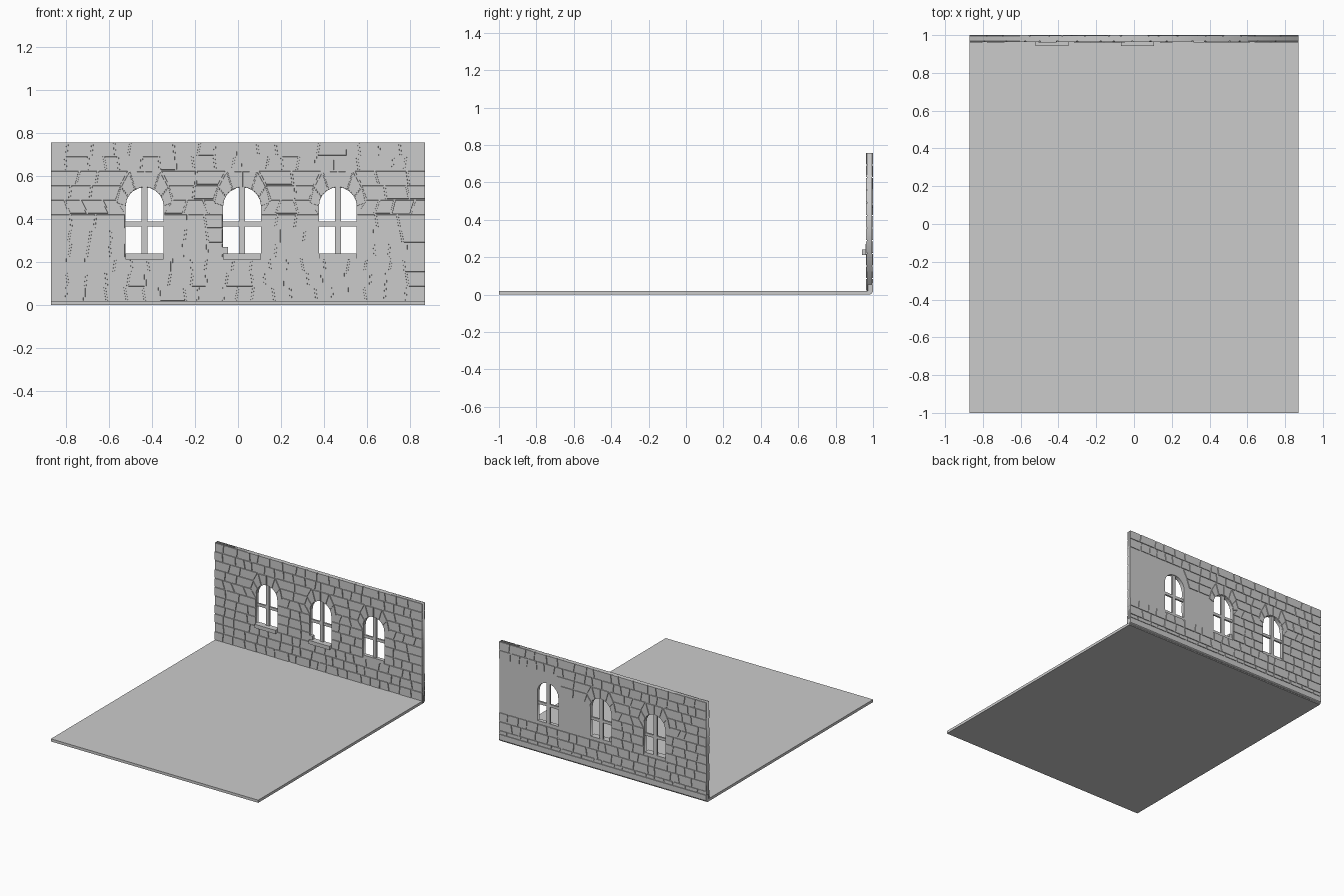
import bpy, bmesh, math, random

if "Cube" in bpy.data.objects:
    bpy.data.objects.remove(bpy.data.objects["Cube"])

random.seed(7)
HALF_X, TOP = 0.87, 0.757
CENTRES = (-0.434, 0.019, 0.464)
R, SPRING, SILL = 0.088, 0.46, 0.215
ROWS = [0.018 + 0.0675 * k for k in range(11)] + [TOP]
CORE_F, CORE_B = 0.969, 0.994


def finish(bm, name):
    bmesh.ops.recalc_face_normals(bm, faces=bm.faces)
    me = bpy.data.meshes.new(name)
    bm.to_mesh(me)
    bm.free()
    ob = bpy.data.objects.new(name, me)
    bpy.context.collection.objects.link(ob)
    return ob


def box(name, x0, x1, y0, y1, z0, z1):
    bm = bmesh.new()
    prism(bm, [(x0, z0), (x1, z0), (x1, z1), (x0, z1)], y0, y1)
    return finish(bm, name)


def prism(bm, pts, y0, y1, scale=1.0):
    """Extrude an x-z outline from y0 to y1, shrinking the y1 face."""
    cx = sum(p[0] for p in pts) / len(pts)
    cz = sum(p[1] for p in pts) / len(pts)
    a = [bm.verts.new((x, y0, z)) for x, z in pts]
    b = [bm.verts.new((cx + (x - cx) * scale, y1, cz + (z - cz) * scale)) for x, z in pts]
    bm.faces.new(a)
    bm.faces.new(b[::-1])
    n = len(pts)
    for i in range(n):
        bm.faces.new((a[i], b[i], b[(i + 1) % n], a[(i + 1) % n]))


# floor slab with a low plinth behind the wall, extruded across x
bm = bmesh.new()
profile = [(-1, 0), (0.985, 0), (1, 0.015), (1, 0.055), (0.972, 0.055), (0.972, 0.02), (-1, 0.02)]
face = bm.faces.new([bm.verts.new((-HALF_X, y, z)) for y, z in profile])
ext = bmesh.ops.extrude_face_region(bm, geom=[face])
bmesh.ops.translate(bm, vec=(2 * HALF_X, 0, 0),
                    verts=[v for v in ext["geom"] if isinstance(v, bmesh.types.BMVert)])
finish(bm, "floor")

# wall core: filled outline with three arched openings
cu = bpy.data.curves.new("wall_core", 'CURVE')
cu.dimensions = '2D'
cu.fill_mode = 'BOTH'
cu.extrude = (CORE_B - CORE_F) / 2
outlines = [[(-HALF_X, 0.005), (HALF_X, 0.005), (HALF_X, TOP), (-HALF_X, TOP)]]
for c in CENTRES:
    arc = [(c + R * math.cos(math.pi * i / 10), SPRING + R * math.sin(math.pi * i / 10)) for i in range(11)]
    outlines.append([(c - R, SILL), (c + R, SILL)] + arc)
for pts in outlines:
    sp = cu.splines.new('POLY')
    sp.points.add(len(pts) - 1)
    for p, (x, z) in zip(sp.points, pts):
        p.co = (x, z, 0, 1)
    sp.use_cyclic_u = True
core = bpy.data.objects.new("wall_core", cu)
core.location.y = (CORE_F + CORE_B) / 2
core.rotation_euler.x = math.pi / 2
bpy.context.collection.objects.link(core)
bpy.context.view_layer.objects.active = core
core.select_set(True)
bpy.ops.object.convert(target='MESH')


def clearance(row):
    """Half width kept free of bricks around a window, at row bottom and top."""
    if 3 <= row <= 6:
        return (R, R) if row < 6 else (R, 0.13)
    return {7: (0.13, 0.108), 8: (0.108, 0.075)}.get(row)


def brick_face(name, y0, y1, back):
    bm = bmesh.new()
    g = 0.004
    for row in range(11):
        z0, z1 = ROWS[row] + g * 0.6, ROWS[row + 1] - (g * 0.6 if row < 10 else 0)
        if back and row == 0:
            z0 = 0.06
        hw = clearance(row)
        # left and right limits of each run, as (bottom x, top x)
        cuts = [(-HALF_X, -HALF_X)]
        if hw:
            for c in CENTRES:
                cuts += [(c - hw[0], c - hw[1]), (c + hw[0], c + hw[1])]
        cuts.append((HALF_X, HALF_X))
        for a, b in zip(cuts[::2], cuts[1::2]):
            n = max(1, round((b[0] - a[0]) / random.uniform(0.08, 0.105)))
            joints = [a]
            for i in range(1, n):
                t = (i + random.uniform(-0.25, 0.25)) / n
                s = random.uniform(-0.006, 0.006)
                joints.append((a[0] + (b[0] - a[0]) * t - s, a[1] + (b[1] - a[1]) * t + s))
            joints.append(b)
            for i in range(n):
                l, r = joints[i], joints[i + 1]
                mid = (l[0] + r[0]) / 2
                # bare plaster patch on the back
                if back and 3 <= row <= 8 and (mid > 0.55 or (row <= 6 and mid > 0.11)):
                    continue
                gl = 0 if l[0] == -HALF_X else g
                gr = 0 if r[0] == HALF_X else g
                j = random.uniform(0, 0.002)
                prism(bm, [(l[0] + gl, z0 + j), (r[0] - gr, z0 + j), (r[1] - gr, z1), (l[1] + gl, z1)],
                      y0, y1 + random.uniform(-0.001, 0.001), 0.985)
    # wedge stones round the arches
    right = [(0.132, 0.475), (0.113, 0.55), (0.072, 0.622)]
    outer = right + [(0, 0.624)] + [(-x, z) for x, z in right[::-1]]
    for c in CENTRES:
        if back and c == CENTRES[2]:
            continue
        for i in range(6):
            q = [(c + R * math.cos(math.pi * k / 12), SPRING + R * math.sin(math.pi * k / 12))
                 for k in (2 * i, 2 * i + 1, 2 * i + 2)]
            q += [(c + outer[i + 1][0], outer[i + 1][1]), (c + outer[i][0], outer[i][1])]
            mx, mz = sum(p[0] for p in q) / 5, sum(p[1] for p in q) / 5
            q = [(mx + (x - mx) * 0.9, mz + (z - mz) * 0.95) for x, z in q]
            prism(bm, q, y0, y1, 0.97)
    return finish(bm, name)


brick_face("front_bricks", CORE_F + 0.001, 0.963, False)
brick_face("back_bricks", CORE_B - 0.001, 0.999, True)

# window crossbars and sills
for i, c in enumerate(CENTRES):
    box(f"mullion_{i + 1}", c - 0.014, c + 0.014, 0.974, 0.989, 0.22, SPRING + R)
    box(f"transom_{i + 1}", c - R, c + R, 0.975, 0.988, 0.367, 0.388)
    box(f"sill_{i + 1}", c - R, c + R, 0.942 if i < 2 else 0.961, 0.99, 0.213, 0.241)

# upright stone left beside the middle sill
box("jamb_stone", CENTRES[1] - 0.095, CENTRES[1] - 0.066, 0.96, 0.985, 0.235, 0.27)
